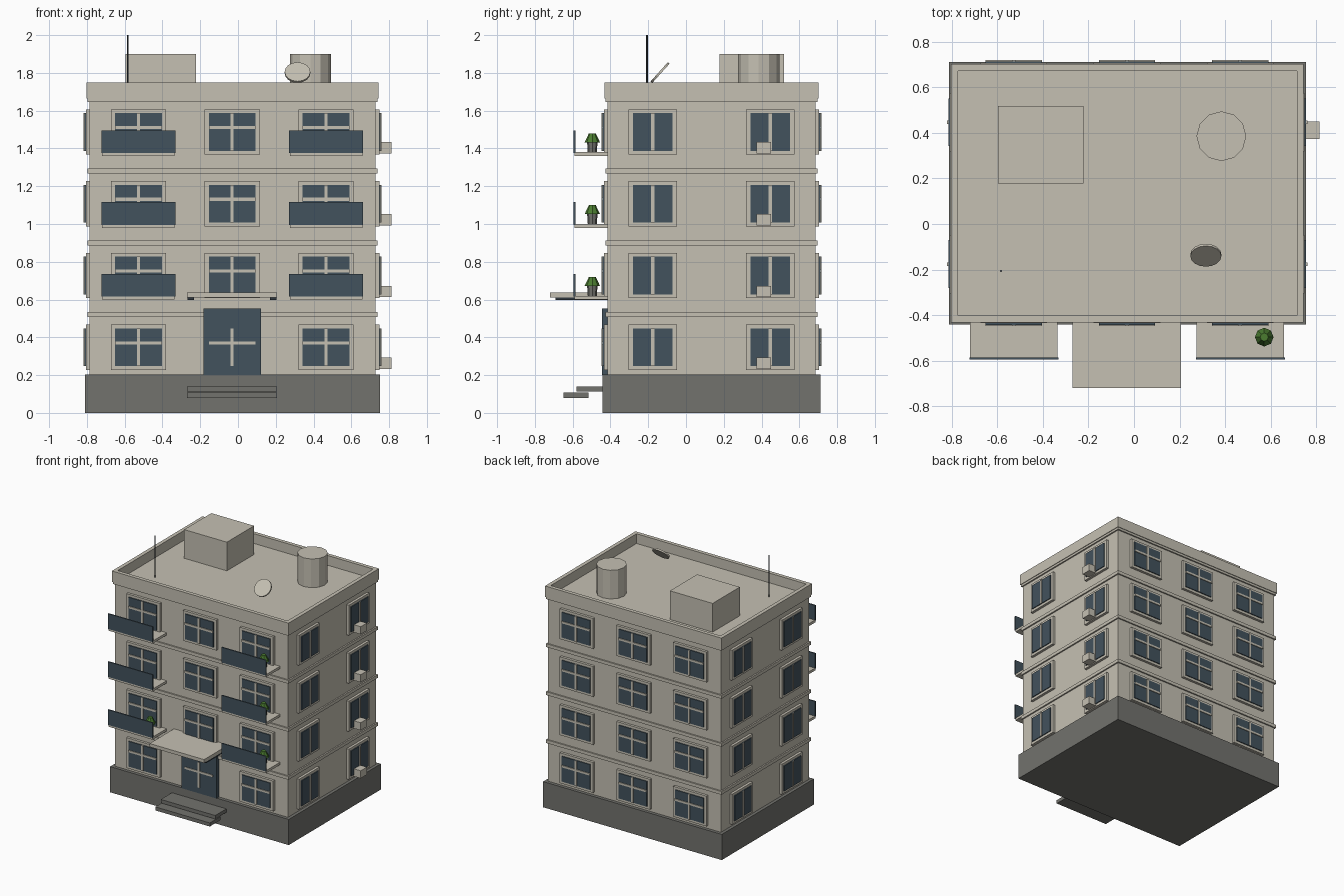
import bpy
import math

cube = bpy.data.objects.get("Cube")
if cube:
    bpy.data.objects.remove(cube, do_unlink=True)


def material(name, rgb):
    m = bpy.data.materials.new(name)
    m.use_nodes = True
    m.diffuse_color = (*rgb, 1)
    m.node_tree.nodes["Principled BSDF"].inputs["Base Color"].default_value = (*rgb, 1)
    return m


PLASTER = material("beige plaster", (0.56, 0.53, 0.45))
STONE = material("grey stone", (0.17, 0.17, 0.155))
GLASS = material("blue grey glass", (0.055, 0.085, 0.11))
METAL = material("dark metal", (0.03, 0.04, 0.05))
LEAF = material("leaf green", (0.07, 0.2, 0.03))


def finish(obj, name, mat):
    obj.name = name
    obj.data.name = name
    obj.data.materials.append(mat)
    return obj


def box(name, xs, ys, zs, mat):
    """Box spanning three (low, high) ranges."""
    spans = (xs, ys, zs)
    bpy.ops.mesh.primitive_cube_add(size=1, location=[sum(s) / 2 for s in spans])
    obj = bpy.context.object
    obj.scale = [s[1] - s[0] for s in spans]
    bpy.ops.object.transform_apply(location=False, rotation=False, scale=True)
    return finish(obj, name, mat)


def cone(name, sides, r1, r2, x, y, z0, z1, mat):
    bpy.ops.mesh.primitive_cone_add(vertices=sides, radius1=r1, radius2=r2,
                                    depth=z1 - z0, location=(x, y, (z0 + z1) / 2))
    return finish(bpy.context.object, name, mat)


# Main body footprint
WX, WY = (-0.786, 0.728), (-0.415, 0.685)
STOREY = 0.38
COLUMNS = (-0.527, -0.031, 0.466)
SIDE_COLUMNS = (-0.176, 0.446)


def grow(span, d):
    return (span[0] - d, span[1] + d)


def around(c, size):
    return (c - size / 2, c + size / 2)


box("plinth", grow(WX, 0.025), grow(WY, 0.026), (0, 0.203), STONE)
box("walls", WX, WY, (0.2, 1.67), PLASTER)
for i in range(4):
    box("storey_band", grow(WX, 0.011), grow(WY, 0.011),
        around(0.52 + STOREY * i, 0.026), PLASTER)

# Parapet ring
px, py, pz = grow(WX, 0.016), grow(WY, 0.016), (1.664, 1.75)
T = 0.03
for a, b in ((px[0], px[0] + T), (px[1] - T, px[1])):
    box("parapet_side", (a, b), py, pz, PLASTER)
for a, b in ((py[0], py[0] + T), (py[1] - T, py[1])):
    box("parapet_long", grow(px, -T), (a, b), pz, PLASTER)


# Windows
def wall_box(name, wall, u, z, w, h, proud, mat):
    """Box on a wall: wall is (axis, direction), u runs along the wall."""
    axis, sign = wall
    face = (WX, WY)[axis][1 if sign > 0 else 0]
    depth = tuple(sorted((face - sign * 0.01, face + sign * proud)))
    along = around(u, w)
    xs, ys = (depth, along) if axis == 0 else (along, depth)
    box(name, xs, ys, around(z, h), mat)


def window(wall, u, z, w, crossbar):
    wall_box("window_frame", wall, u, z, w, 0.24, 0.02, PLASTER)
    wall_box("window_glass", wall, u, z, w - 0.046, 0.2, 0.027, GLASS)
    wall_box("window_mullion", wall, u, z, 0.016, 0.2, 0.033, PLASTER)
    if crossbar:
        wall_box("window_crossbar", wall, u, z + 0.024, w - 0.046, 0.016, 0.033, PLASTER)


for floor in range(4):
    z = 0.347 + STOREY * floor
    for sign in (-1, 1):
        for u in COLUMNS:
            window((1, sign), u, z, 0.293, True)
        for u in SIDE_COLUMNS:
            window((0, sign), u, z, 0.256, False)
    box("air_conditioner", (0.72, 0.813), (0.373, 0.45), around(z - 0.084, 0.06), PLASTER)

# Entrance door, canopy and steps
wall_box("front_door", (1, -1), -0.03, 0.377, 0.306, 0.352, 0.029, GLASS)
ENTRY = (-0.27, 0.207)
box("canopy", ENTRY, (-0.72, -0.41), (0.61, 0.637), PLASTER)
for x in (-0.25, 0.187):
    box("canopy_bracket", around(x, 0.036), (-0.69, -0.41), (0.597, 0.611), METAL)
box("upper_step", ENTRY, (-0.58, -0.43), (0.113, 0.141), STONE)
box("lower_step", ENTRY, (-0.648, -0.515), (0.08, 0.108), STONE)

# Balconies and potted plants
for floor in range(1, 4):
    z = 0.22 + STOREY * floor
    for x in (COLUMNS[0], COLUMNS[2]):
        box("balcony_slab", around(x, 0.384), (-0.59, -0.41), (z, z + 0.02), PLASTER)
        box("balcony_railing", around(x, 0.39), (-0.595, -0.585), (z + 0.016, z + 0.136), GLASS)
        if x > 0 or floor == 1:
            cone("plant_pot", 8, 0.024, 0.028, x + 0.105, -0.496, z + 0.02, z + 0.08, STONE)
            cone("plant_leaves", 8, 0.041, 0.018, x + 0.105, -0.496, z + 0.072, z + 0.12, LEAF)

# Rooftop equipment
box("stair_house", (-0.596, -0.222), (0.178, 0.518), (1.66, 1.9), PLASTER)
cone("water_tank", 12, 0.109, 0.109, 0.383, 0.385, 1.66, 1.9, PLASTER)
cone("antenna", 6, 0.005, 0.005, -0.583, -0.206, 1.66, 2.0, METAL)
dish = cone("dish", 16, 0.068, 0.068, 0.315, -0.137, 1.796, 1.808, PLASTER)
dish.rotation_euler.x = math.radians(48)
